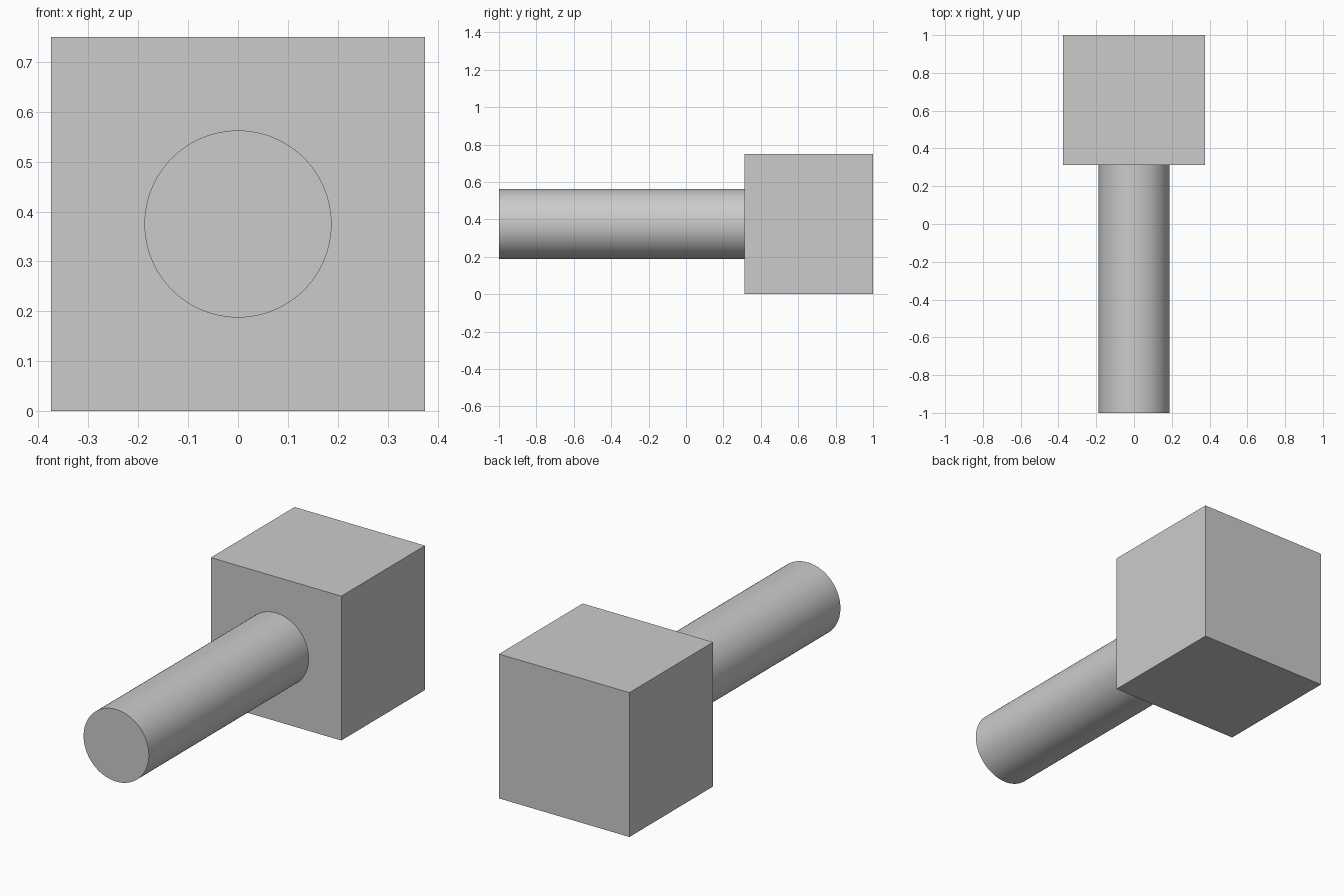
import bpy
import math

if "Cube" in bpy.data.objects:
    bpy.data.objects.remove(bpy.data.objects["Cube"], do_unlink=True)

# Single plain grey
GREY = (0.6, 0.6, 0.6, 1.0)
grey = bpy.data.materials.new("plain_grey")
grey.use_nodes = True
grey.diffuse_color = GREY
shader = next(n for n in grey.node_tree.nodes if n.type == "BSDF_PRINCIPLED")
shader.inputs["Base Color"].default_value = GREY

WIDTH = 0.75
JOINT_Y = 0.3125
CENTRE_Z = WIDTH / 2


def finish(name):
    """Name the active object, apply its transform and colour it."""
    obj = bpy.context.object
    obj.name = name
    obj.data.name = name
    bpy.ops.object.transform_apply(location=False, rotation=True, scale=True)
    obj.data.materials.append(grey)
    return obj


# Square block head at the back
depth = 1 - JOINT_Y
bpy.ops.mesh.primitive_cube_add(size=1, location=(0, JOINT_Y + depth / 2, CENTRE_Z))
bpy.context.object.scale = (WIDTH, depth, WIDTH)
finish("block_head")

# Round shaft running forward from the block
length = JOINT_Y + 1
bpy.ops.mesh.primitive_cylinder_add(
    vertices=96, radius=WIDTH / 4, depth=length,
    location=(0, JOINT_Y - length / 2, CENTRE_Z), rotation=(math.pi / 2, 0, 0))
finish("round_shaft")
bpy.ops.object.shade_smooth_by_angle(angle=math.radians(30))
